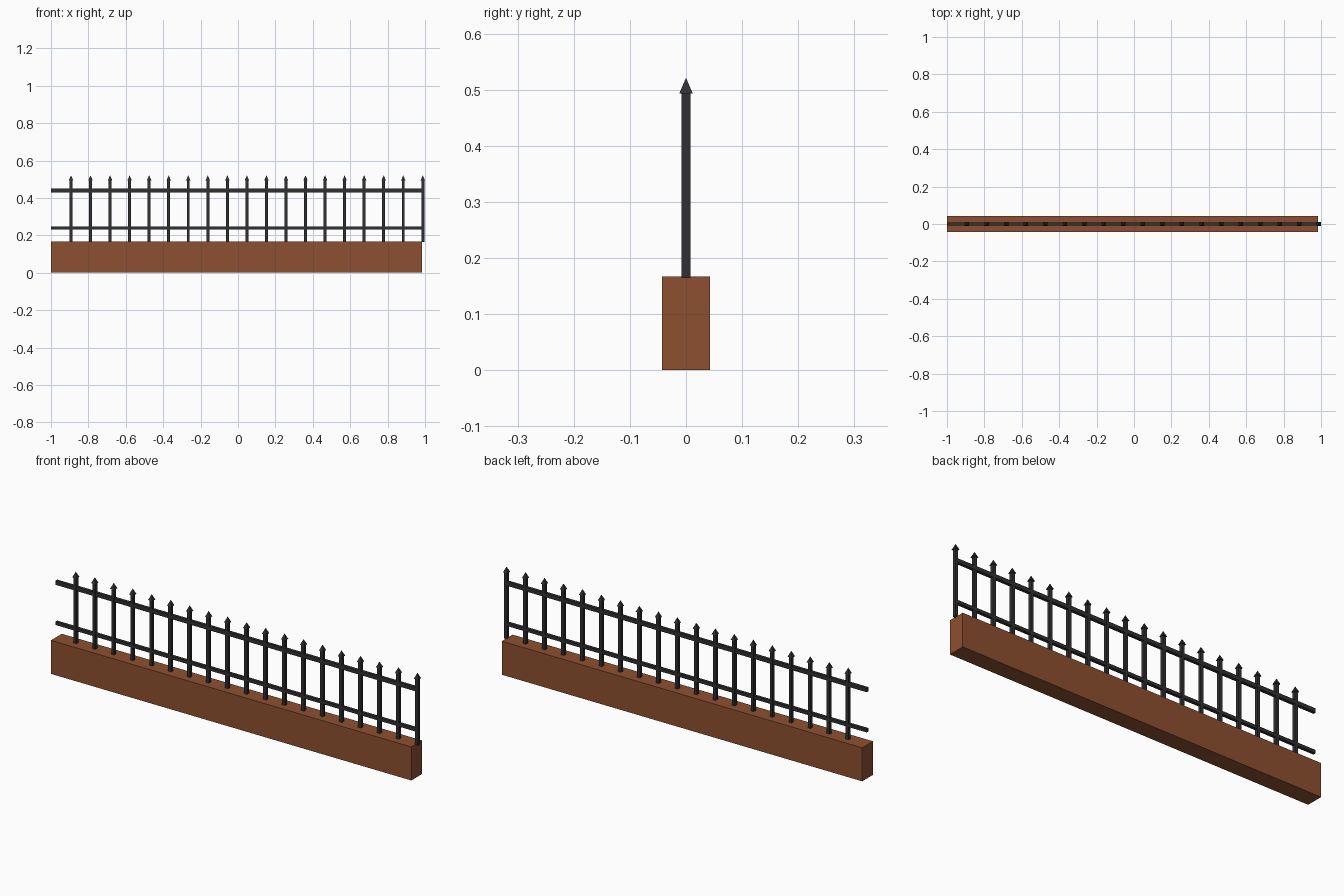
import bpy, math

if "Cube" in bpy.data.objects:
    bpy.data.objects.remove(bpy.data.objects["Cube"])


def material(name, color):
    m = bpy.data.materials.new(name)
    m.diffuse_color = color
    m.use_nodes = True
    m.node_tree.nodes["Principled BSDF"].inputs["Base Color"].default_value = m.diffuse_color
    return m


brick = material("brick", (0.27, 0.08, 0.03, 1))
iron = material("iron", (0.03, 0.03, 0.033, 1))


def box(name, x0, x1, depth, z0, z1, mat):
    bpy.ops.mesh.primitive_cube_add(size=1, location=((x0 + x1) / 2, 0, (z0 + z1) / 2))
    o = bpy.context.object
    o.name = name
    o.scale = (x1 - x0, depth, z1 - z0)
    bpy.ops.object.transform_apply(location=False, rotation=False, scale=True)
    o.data.materials.append(mat)
    return o


# low wall
box("base_wall", -1, 0.984, 0.085, 0, 0.167, brick)

# horizontal rails
box("upper_rail", -1, 0.984, 0.015, 0.430, 0.450, iron)
box("lower_rail", -1, 0.984, 0.015, 0.230, 0.246, iron)

# pickets with pyramid spikes
COUNT, LAST, STEP = 19, 0.988, 0.1045
for i in range(COUNT):
    x = LAST - STEP * (COUNT - 1 - i)
    box(f"picket_{i + 1}", x - 0.008, x + 0.008, 0.016, 0.164, 0.495, iron)
    bpy.ops.mesh.primitive_cone_add(vertices=4, radius1=0.012 * math.sqrt(2), radius2=0,
                                    depth=0.028, location=(x, 0, 0.507),
                                    rotation=(0, 0, math.pi / 4))
    spike = bpy.context.object
    spike.name = f"spike_{i + 1}"
    spike.data.materials.append(iron)
